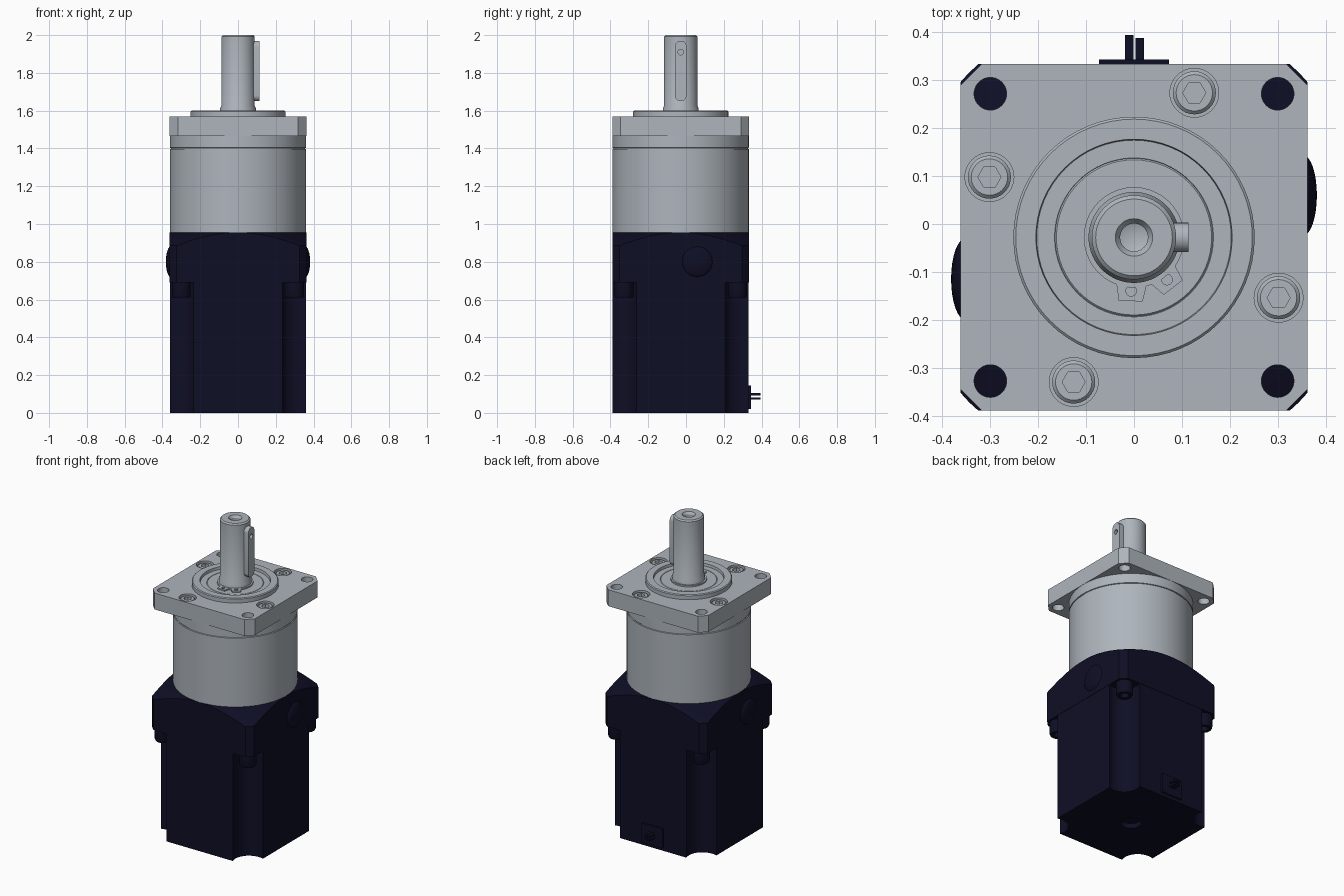
import bpy, bmesh, math
from mathutils import Matrix, Vector

CY = -0.028          # axis of the gearbox in y
HALF = 0.362         # half width of the square parts

cube = bpy.data.objects.get("Cube")
if cube:
    bpy.data.objects.remove(cube, do_unlink=True)


def material(name, rgb):
    m = bpy.data.materials.new(name)
    m.use_nodes = True
    m.diffuse_color = (*rgb, 1)
    m.node_tree.nodes["Principled BSDF"].inputs["Base Color"].default_value = (*rgb, 1)
    return m


STEEL = material("brushed_steel", (0.42, 0.46, 0.50))
NAVY = material("dark_navy", (0.0045, 0.0045, 0.019))


def finish(name, bm, mat, smooth=True):
    bmesh.ops.recalc_face_normals(bm, faces=bm.faces)
    me = bpy.data.meshes.new(name)
    bm.to_mesh(me)
    bm.free()
    ob = bpy.data.objects.new(name, me)
    bpy.context.collection.objects.link(ob)
    me.materials.append(mat)
    if smooth:
        activate(ob)
        bpy.ops.object.shade_smooth_by_angle(angle=math.radians(30))
    return ob


def activate(ob):
    bpy.ops.object.select_all(action='DESELECT')
    ob.select_set(True)
    bpy.context.view_layer.objects.active = ob


def lathe(name, profile, mat, x=0, y=CY, n=64):
    """Revolve (radius, height) points that start and end on the axis."""
    bm = bmesh.new()
    vs = [bm.verts.new((x + r, y, z)) for r, z in profile]
    es = [bm.edges.new(p) for p in zip(vs, vs[1:])]
    bmesh.ops.spin(bm, geom=vs + es, cent=(x, y, 0), axis=(0, 0, 1),
                   angle=math.tau, steps=n, use_merge=True)
    bmesh.ops.remove_doubles(bm, verts=bm.verts, dist=1e-5)
    return finish(name, bm, mat)


def cylinder(name, r, z0, z1, mat, x=0, y=CY, n=40):
    return lathe(name, [(0, z0), (r, z0), (r, z1), (0, z1)], mat, x, y, n)


def prism(name, outline, z0, z1, mat):
    bm = bmesh.new()
    face = bm.faces.new([bm.verts.new((x, y, z0)) for x, y in outline])
    top = bmesh.ops.extrude_face_region(bm, geom=[face])["geom"]
    bmesh.ops.translate(bm, vec=(0, 0, z1 - z0),
                        verts=[v for v in top if isinstance(v, bmesh.types.BMVert)])
    return finish(name, bm, mat)


def box(name, lo, hi, mat):
    return prism(name, [(lo[0], lo[1]), (hi[0], lo[1]), (hi[0], hi[1]), (lo[0], hi[1])],
                 lo[2], hi[2], mat)


def boolean(ob, tool, op='DIFFERENCE'):
    activate(ob)
    m = ob.modifiers.new("cut", 'BOOLEAN')
    m.object, m.operation, m.solver = tool, op, 'EXACT'
    bpy.ops.object.modifier_apply(modifier=m.name)
    bpy.data.objects.remove(tool, do_unlink=True)
    bpy.ops.object.shade_smooth_by_angle(angle=math.radians(30))


def four_ways(points):
    """Repeat points around the axis in quarter turns."""
    return [Matrix.Rotation(k * math.pi / 2, 2) @ Vector(p) + Vector((0, CY))
            for k in range(4) for p in points]


CORNERS = four_ways([(0.3, 0.3)])
SCREWS = four_ways([(0.126, 0.302)])

# motor body with hollow corner flutes
flute = []
for i in range(13):
    a = math.radians(-68.7 - 132.6 * i / 12)
    flute.append((0.325 + 0.0966 * math.cos(a), 0.325 + 0.0966 * math.sin(a)))
motor = prism("motor_body", four_ways(flute), 0, 0.70, NAVY)
boolean(motor, cylinder("rear_hole", 0.06, -0.05, 0.03, NAVY))

# adapter block: turned blank trimmed to a square, sloping at the corners
adapter = lathe("motor_adapter", [(0, 0.69), (0.487, 0.69), (0.487, 0.885),
                                  (0.363, 0.955), (0, 0.955)], NAVY)
boolean(adapter, box("square", (-HALF, CY - HALF, 0.6), (HALF, CY + HALF, 1.1), NAVY), 'INTERSECT')
for i, (x, y) in enumerate(CORNERS):
    lathe(f"adapter_bolt_{i}", [(0, 0.66), (0.025, 0.66), (0.025, 0.61), (0.045, 0.61),
                                (0.05, 0.62), (0.05, 0.70), (0, 0.70)], NAVY, x, y, 32)

# domed clamp plugs on the two sides
for side, y in ((1, 0.06), (-1, -0.115)):
    bm = bmesh.new()
    bmesh.ops.create_uvsphere(bm, u_segments=32, v_segments=16, radius=1)
    bmesh.ops.transform(bm, verts=bm.verts, matrix=Matrix.Translation((side * 0.352, y, 0.80))
                        @ Matrix.Diagonal((0.03, 0.085, 0.085, 1)))
    finish("side_plug_left" if side > 0 else "side_plug_right", bm, NAVY)

# rear connector
back = CY + HALF
box("connector_plate", (-0.073, back - 0.01, 0.02), (0.073, back + 0.01, 0.145), NAVY)
for name, x, reach in (("a", -0.01, 0.395), ("b", 0.012, 0.388)):
    for z in (0.07, 0.092):
        box(f"connector_pin_{name}_{z}", (x - 0.009, back, z), (x + 0.009, reach, z + 0.012), NAVY)

# gear housing with a fine seam
lathe("gear_housing", [(0, 0.95), (0.361, 0.95), (0.361, 1.396), (0.356, 1.398),
                       (0.356, 1.402), (0.361, 1.404), (0.361, 1.48), (0, 1.48)], STEEL, n=96)

# mounting flange with corner holes and counterbores
c = 0.318
flange = prism("mounting_flange", four_ways([(HALF, c), (c, HALF)]), 1.465, 1.57, STEEL)
for x, y in CORNERS:
    boolean(flange, cylinder("hole", 0.034, 1.4, 1.7, STEEL, x, y))
for x, y in SCREWS:
    boolean(flange, cylinder("counterbore", 0.051, 1.53, 1.7, STEEL, x, y))

# socket head screws
for i, (x, y) in enumerate(SCREWS):
    head = lathe(f"flange_screw_{i}", [(0, 1.52), (0.045, 1.52), (0.045, 1.557),
                                       (0.038, 1.564), (0, 1.564)], STEEL, x, y, 32)
    boolean(head, cylinder("socket", 0.024, 1.54, 1.6, STEEL, x, y, 6))

# raised pilot ring with recessed centre
lathe("pilot_ring", [(0, 1.55), (0.252, 1.55), (0.252, 1.595), (0.247, 1.6), (0.205, 1.6),
                     (0.203, 1.583), (0.166, 1.583), (0.165, 1.58), (0.162, 1.583),
                     (0, 1.583)], STEEL)

# output shaft with collar and centre bore
lathe("output_shaft", [(0, 1.57), (0.095, 1.57), (0.095, 1.612), (0.088, 1.625), (0.088, 1.992),
                       (0.08, 2.0), (0.039, 2.0), (0.029, 1.985), (0.029, 1.90), (0, 1.89)], STEEL)

# retaining ring with two ears
cylinder("retaining_ring", 0.105, 1.575, 1.592, STEEL)
for name, a in (("left", -52), ("right", -93)):
    a = math.radians(a)
    d, t = Vector((math.cos(a), math.sin(a))), Vector((-math.sin(a), math.cos(a)))
    o = Vector((0, CY))
    ear = prism(f"ring_ear_{name}", [o + d * 0.08 - t * 0.035, o + d * 0.133 - t * 0.025,
                                     o + d * 0.133 + t * 0.025, o + d * 0.08 + t * 0.035],
                1.575, 1.592, STEEL)
    p = o + d * 0.112
    boolean(ear, cylinder("ear_hole", 0.011, 1.5, 1.7, STEEL, p.x, p.y, 20))

# rounded shaft key, drawn flat and turned to face sideways
W = 0.031
outline = []
for mid, start in ((0.129, -90), (-0.129, 90)):
    for i in range(13):
        a = math.radians(start + 15 * i)
        outline.append((mid + W * math.cos(a), W * math.sin(a)))
key = prism("shaft_key", outline, 0.06, 0.114, STEEL)
boolean(key, cylinder("key_hole", 0.015, 0.09, 0.2, STEEL, 0.1, 0, 20))
# flat x becomes height, flat height becomes the outward direction
key.data.transform(Matrix(((0, 0, 1, 0), (0, 1, 0, CY), (-1, 0, 0, 1.81), (0, 0, 0, 1)))
                   @ Matrix.Rotation(math.pi, 4, 'Z'))
